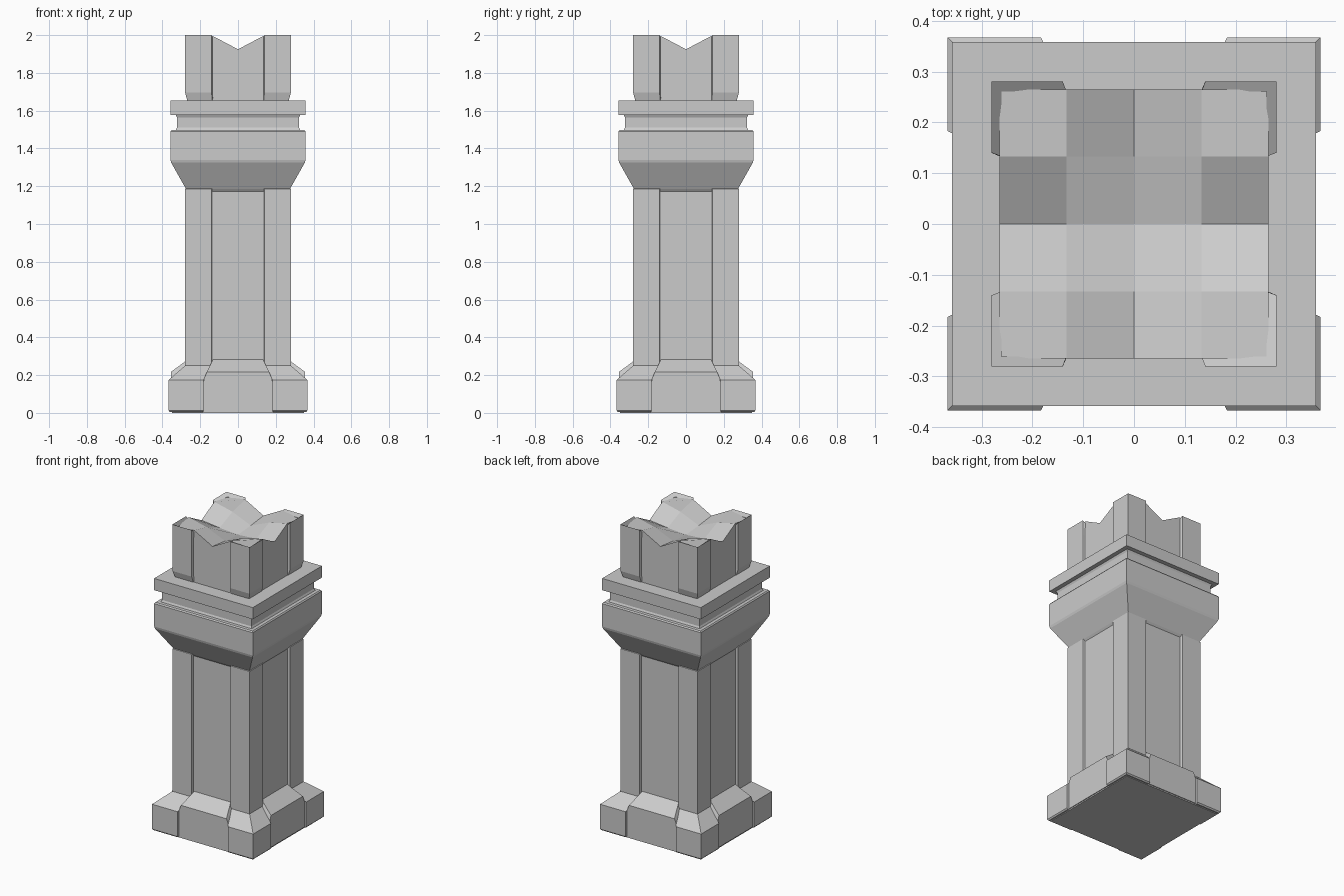
import bpy, bmesh
from math import pi
from mathutils import Matrix

if "Cube" in bpy.data.objects:
    bpy.data.objects.remove(bpy.data.objects["Cube"])


def make(name, bm):
    bmesh.ops.recalc_face_normals(bm, faces=bm.faces[:])
    me = bpy.data.meshes.new(name)
    bm.to_mesh(me)
    bm.free()
    ob = bpy.data.objects.new(name, me)
    bpy.context.collection.objects.link(ob)
    return ob


def loft(name, rings, copies=1):
    """Skin closed rings of points, repeated by quarter turns about z."""
    bm = bmesh.new()
    for k in range(copies):
        rot = Matrix.Rotation(k * pi / 2, 3, 'Z')
        loops = []
        for ring in rings:
            vs = [bm.verts.new(p) for p in ring]
            for v in vs:
                v.co = rot @ v.co
            loops.append(vs)
        n = len(loops[0])
        for a, b in zip(loops, loops[1:]):
            for i in range(n):
                j = (i + 1) % n
                bm.faces.new((a[i], a[j], b[j], b[i]))
        bm.faces.new(loops[0])
        bm.faces.new(loops[-1])
    return make(name, bm)


def square(h, z):
    return [(-h, -h, z), (h, -h, z), (h, h, z), (-h, h, z)]


def angle(o, i, t, z, drop=0.0):
    """L-shaped corner section: outer reach o, arm end i, inner reach t."""
    e, zi = i - 0.007, z - drop
    return [(i, o, z), (o, o, z), (o, i, z),
            (t, e, zi), (t, t, zi), (e, t, zi)]


def slab(w, d, z):
    return [(-w, -d, z), (w, -d, z), (w, -0.2, z), (-w, -0.2, z)]


# Base: core, raised corner blocks and sloped centre panels
loft("base_core", [square(.35, 0), square(.35, .17), square(.262, .245)])
loft("base_corners", [angle(.36, .186, .25, .004), angle(.367, .183, .25, .012),
                      angle(.367, .183, .25, .175), angle(.28, .14, .25, .25)], 4)
loft("base_panels", [slab(.18, .355, .008), slab(.18, .355, .18),
                     slab(.165, .355, .217), slab(.132, .264, .284)], 4)

# Shaft with raised corner strips
loft("shaft", [square(.265, .15), square(.265, 1.2)])
loft("shaft_corners", [angle(.28, .14, .25, .2), angle(.28, .14, .25, 1.185),
                       angle(.27, .136, .25, 1.19)], 4)

# Capital with neck groove and flange
capital = [(.26, 1.165), (.275, 1.185), (.354, 1.325), (.358, 1.34),
           (.358, 1.49), (.352, 1.498), (.33, 1.498), (.324, 1.51),
           (.324, 1.565), (.33, 1.578), (.358, 1.578), (.358, 1.655)]
loft("capital", [square(h, z) for h, z in capital])

# Crown: notched block with a dished top
pos = [-.265, -.133, 0, .133, .265]
height = {(2, 2): 1.975, (1, 2): 1.995, (0, 2): 1.925,
          (1, 1): 1.965, (0, 1): 1.91, (0, 0): 1.90}
bm = bmesh.new()
grid = [[bm.verts.new((x, y, height[tuple(sorted((abs(i - 2), abs(j - 2))))]))
         for j, y in enumerate(pos)] for i, x in enumerate(pos)]
for i in range(4):
    for j in range(4):
        bm.faces.new((grid[i][j], grid[i + 1][j], grid[i + 1][j + 1], grid[i][j + 1]))
skirt = bmesh.ops.extrude_edge_only(bm, edges=[e for e in bm.edges if e.is_boundary])
for v in skirt["geom"]:
    if isinstance(v, bmesh.types.BMVert):
        v.co.z = 1.65
bmesh.ops.holes_fill(bm, edges=[e for e in bm.edges if e.is_boundary])
make("crown", bm)

# Crown corner strips with a lip above the dish
loft("crown_corners", [angle(.268, .136, .255, 1.652), angle(.28, .14, .255, 1.695),
                       angle(.28, .14, .255, 1.9), angle(.28, .14, .261, 2.0, .02)], 4)
